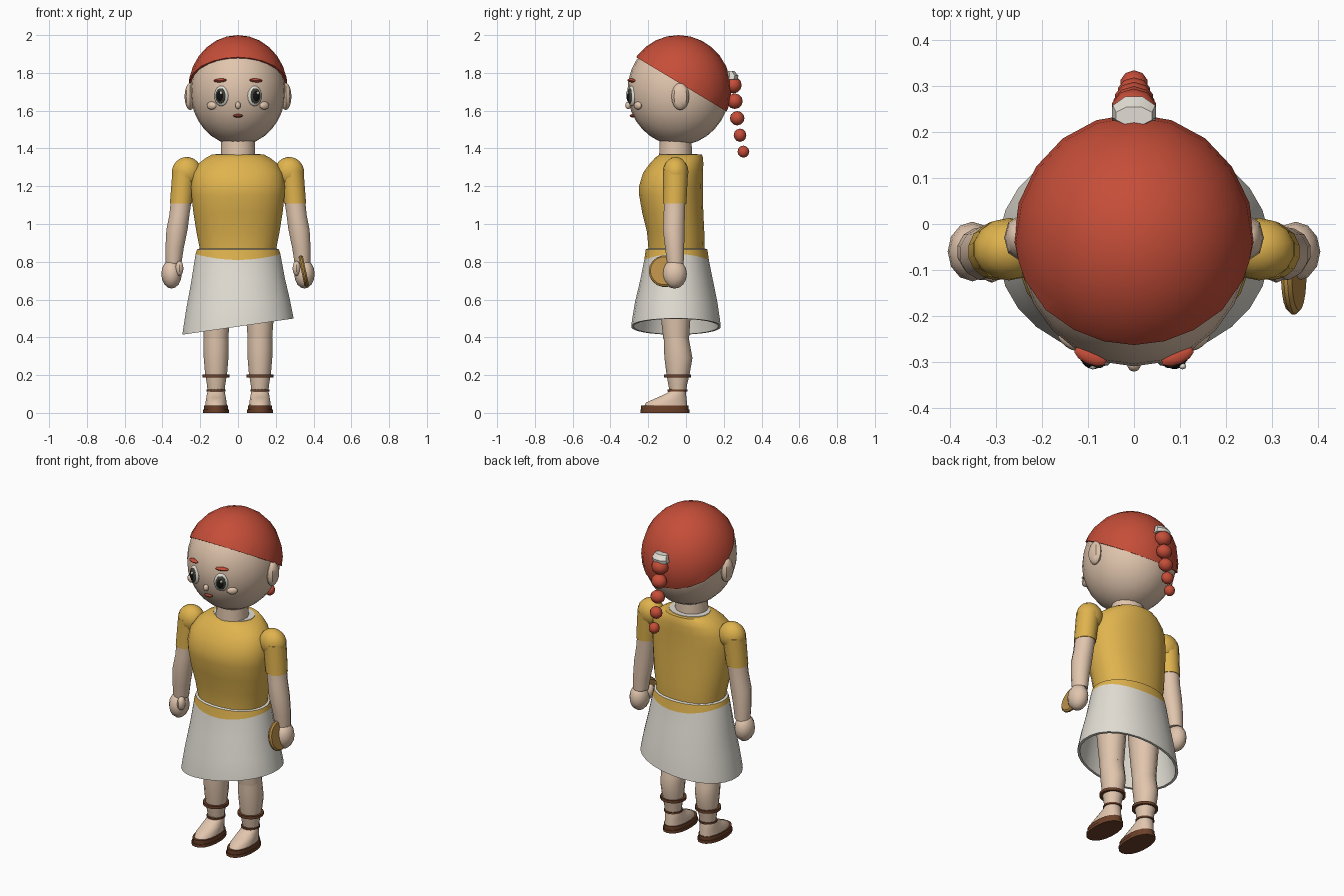
import bpy, bmesh, math
from mathutils import Matrix, Vector, Euler

if "Cube" in bpy.data.objects:
    bpy.data.objects.remove(bpy.data.objects["Cube"])


def material(name, rgb):
    m = bpy.data.materials.new(name)
    m.diffuse_color = (*rgb, 1)
    m.use_nodes = True
    m.node_tree.nodes["Principled BSDF"].inputs["Base Color"].default_value = m.diffuse_color
    return m


SKIN = material("skin", (0.75, 0.56, 0.42))
RED = material("red_hair", (0.56, 0.075, 0.04))
YELLOW = material("yellow_cloth", (0.74, 0.45, 0.075))
WHITE = material("off_white", (0.76, 0.73, 0.66))
BROWN = material("brown_leather", (0.15, 0.052, 0.022))
GOLD = material("bread_gold", (0.50, 0.28, 0.065))
IRIS = material("dark_iris", (0.05, 0.05, 0.038))
PUPIL = material("black", (0.006, 0.006, 0.006))
LIP = material("lip", (0.28, 0.05, 0.03))


def finish(bm, name, *mats):
    bmesh.ops.recalc_face_normals(bm, faces=bm.faces[:])
    me = bpy.data.meshes.new(name)
    bm.to_mesh(me)
    bm.free()
    for m in mats:
        me.materials.append(m)
    ob = bpy.data.objects.new(name, me)
    bpy.context.collection.objects.link(ob)
    return ob


def ball(name, loc, radii, mat, rot=(0, 0, 0), seg=16, rings=10, cut=None):
    """Ellipsoid, optionally cut by a plane (point, normal), keeping the normal side."""
    bm = bmesh.new()
    bmesh.ops.create_uvsphere(bm, u_segments=seg, v_segments=rings, radius=1)
    mx = Matrix.Translation(loc) @ Euler(rot).to_matrix().to_4x4() @ Matrix.Diagonal((*radii, 1))
    bm.transform(mx)
    if cut:
        res = bmesh.ops.bisect_plane(bm, geom=bm.verts[:] + bm.edges[:] + bm.faces[:],
                                     plane_co=cut[0], plane_no=cut[1], clear_inner=True)
        edges = [e for e in res["geom_cut"] if isinstance(e, bmesh.types.BMEdge)]
        bmesh.ops.contextual_create(bm, geom=edges)
    return finish(bm, name, mat)


def loft(name, rings, mats, seg=16, power=2.0, closed=False, zshift=None, rule=None):
    """Stack of oval rings (z, cx, cy, rx, ry); rule(row) gives the material index."""
    bm = bmesh.new()
    rows = []
    for z, cx, cy, rx, ry in rings:
        row = []
        for i in range(seg):
            a = 2 * math.pi * (i + 0.5) / seg
            c, s = math.cos(a), math.sin(a)
            x = cx + rx * math.copysign(abs(c) ** (2 / power), c)
            y = cy + ry * math.copysign(abs(s) ** (2 / power), s)
            row.append(bm.verts.new((x, y, z + (zshift(x, z) if zshift else 0))))
        rows.append(row)
    n = len(rows)
    for r in range(n if closed else n - 1):
        a, b = rows[r], rows[(r + 1) % n]
        for i in range(seg):
            j = (i + 1) % seg
            f = bm.faces.new((a[i], a[j], b[j], b[i]))
            f.material_index = rule(r) if rule else 0
    if not closed:
        bm.faces.new(rows[0])
        bm.faces.new(rows[-1])
    return finish(bm, name, *mats)


# Head, hair cap cut by a sloping hairline, neck
ball("head", (0, -0.04, 1.705), (0.252, 0.27, 0.288), SKIN, seg=24, rings=16)
ball("hair_cap", (0, -0.04, 1.71), (0.264, 0.28, 0.29), RED, seg=20, rings=14,
     cut=((0, 0, 1.725), (0, 0.6, 1)))
loft("neck", [(1.33, 0, -0.055, 0.093, 0.09), (1.47, 0, -0.055, 0.09, 0.085)], [SKIN])

# Hair tie and braid
loft("hair_tie", [(1.765, 0, 0.24, 0.052, 0.035), (1.785, 0, 0.245, 0.05, 0.035),
                  (1.81, 0, 0.235, 0.042, 0.022)], [WHITE], seg=8)
for i, (y, z, r) in enumerate([(0.25, 1.735, 0.05), (0.258, 1.65, 0.047), (0.271, 1.56, 0.043),
                               (0.286, 1.47, 0.037), (0.304, 1.383, 0.031)]):
    ball(f"braid_bead_{i + 1}", (0, y, z), (r, r * 0.9 if i < 4 else r, 0.044 - 0.003 * i),
         RED, seg=10, rings=6)

# Nose and mouth
ball("nose", (0, -0.306, 1.628), (0.015, 0.016, 0.02), SKIN, seg=10, rings=6)
ball("mouth", (0, -0.282, 1.573), (0.027, 0.016, 0.009), LIP, seg=12, rings=6)

# Face parts on both sides
for s, side in ((-1, "left"), (1, "right")):
    turn = math.radians(23) * s
    out = Vector((math.sin(turn), -math.cos(turn), 0))
    eye = Vector((0.088 * s, -0.287, 1.678))
    ball(f"eye_white_{side}", eye, (0.04, 0.018, 0.054), WHITE, (0, 0, turn))
    ball(f"iris_{side}", eye + out * 0.01, (0.03, 0.015, 0.041), IRIS, (0, 0, turn))
    ball(f"pupil_{side}", eye + out * 0.017, (0.02, 0.012, 0.029), PUPIL, (0, 0, turn))
    ball(f"eye_glint_{side}", eye + out * 0.025 + Vector((0.008, 0, 0.016)),
         (0.008, 0.007, 0.009), WHITE, seg=8, rings=6)
    ball(f"eyebrow_{side}", (0.095 * s, -0.288, 1.76), (0.038, 0.018, 0.01), RED,
         (0, 0.05 * s, turn), seg=10, rings=6)
    ball(f"cheek_{side}", (0.14 * s, -0.255, 1.627), (0.03, 0.015, 0.021), SKIN,
         (0, 0, turn * 1.6), seg=12, rings=8)
    ball(f"ear_{side}", (0.253 * s, -0.03, 1.675), (0.03, 0.047, 0.072), SKIN, seg=8, rings=8)

# Shirt with a thin collar disc
loft("shirt", [(0.82, 0, -0.05, 0.2, 0.148), (0.87, 0, -0.05, 0.204, 0.15),
               (0.96, 0, -0.055, 0.222, 0.153), (1.06, 0, -0.07, 0.238, 0.163),
               (1.15, 0, -0.079, 0.248, 0.17), (1.2, 0, -0.08, 0.25, 0.17),
               (1.27, 0, -0.069, 0.24, 0.16), (1.32, 0, -0.05, 0.21, 0.143),
               (1.35, 0, -0.037, 0.172, 0.128), (1.368, 0, -0.028, 0.138, 0.113)],
     [YELLOW], seg=24, power=2.2)
loft("collar", [(1.36, 0, -0.035, 0.122, 0.1), (1.371, 0, -0.035, 0.12, 0.098)], [WHITE], seg=20)

# Skirt: a double-walled shell with a slanted hem and a yellow waistband
outer = [(0.457, 0, -0.053, 0.296, 0.238), (0.49, 0, -0.053, 0.291, 0.234),
         (0.58, 0, -0.052, 0.275, 0.22), (0.7, 0, -0.05, 0.25, 0.194),
         (0.81, 0, -0.05, 0.226, 0.172), (0.866, 0, -0.05, 0.218, 0.164)]
inner = [(z + (0.004 if z > 0.8 else 0), x, y, rx - 0.014, ry - 0.014)
         for z, x, y, rx, ry in reversed(outer)]
loft("skirt", outer + inner, [WHITE, YELLOW], seg=28, power=2.1, closed=True,
     zshift=lambda x, z: 0.145 * x * max(0, 0.81 - z) / 0.353
     + (0.6 * x * x if 0.8 < z < 0.82 else 0),
     rule=lambda r: 1 if r == 4 else 0)

for s, side in ((-1, "left"), (1, "right")):
    # Sleeves, arms and hands
    ball(f"puff_sleeve_{side}", (0.272 * s, -0.055, 1.275), (0.08, 0.068, 0.08), YELLOW,
         (0, -0.2 * s, 0), seg=14, rings=10)
    loft(f"sleeve_{side}", [(1.108, 0.302 * s, -0.06, 0.06, 0.062),
                            (1.28, 0.285 * s, -0.055, 0.064, 0.066)], [YELLOW], seg=14)
    loft(f"arm_{side}", [(0.79, 0.341 * s, -0.056, 0.043, 0.045),
                         (0.87, 0.336 * s, -0.06, 0.05, 0.052),
                         (0.97, 0.323 * s, -0.065, 0.058, 0.059),
                         (1.05, 0.31 * s, -0.062, 0.055, 0.058),
                         (1.13, 0.3 * s, -0.06, 0.057, 0.059)], [SKIN], seg=12)
    ball(f"hand_{side}", (0.352 * s, -0.06, 0.735), (0.054, 0.065, 0.077), SKIN, seg=12, rings=8)
    ball(f"thumb_{side}", (0.31 * s, -0.1, 0.765), (0.022, 0.028, 0.04), SKIN, seg=10, rings=8)

    # Legs
    x = 0.116 * s
    loft(f"thigh_{side}", [(0.39, x, -0.052, 0.066, 0.068), (0.48, x, -0.054, 0.073, 0.076),
                           (0.62, x, -0.055, 0.083, 0.088), (0.78, x, -0.055, 0.085, 0.09)],
         [SKIN], seg=14)
    loft(f"calf_{side}", [(0.09, x, -0.042, 0.043, 0.04), (0.15, x, -0.044, 0.05, 0.05),
                          (0.21, x, -0.042, 0.06, 0.062), (0.29, x, -0.04, 0.067, 0.074),
                          (0.34, x, -0.046, 0.068, 0.071), (0.4, x, -0.052, 0.067, 0.066)],
         [SKIN], seg=14)

    # Feet in strapped sandals
    loft(f"foot_{side}", [(0.035, x, -0.108, 0.058, 0.117), (0.055, x, -0.103, 0.057, 0.11),
                          (0.08, x, -0.076, 0.053, 0.08), (0.105, x, -0.05, 0.048, 0.05),
                          (0.13, x, -0.045, 0.042, 0.04)], [SKIN], seg=16, power=2.2)
    for part, z0, z1, w in (("lower", 0, 0.017, 0.069), ("upper", 0.017, 0.04, 0.064)):
        loft(f"sandal_sole_{part}_{side}", [(z0, x, -0.112, w, w + 0.061),
                                            (z1, x, -0.112, w, w + 0.061)], [BROWN], seg=18, power=2.2)
    loft(f"calf_strap_{side}", [(0.188, x, -0.045, 0.073, 0.072), (0.204, x, -0.045, 0.073, 0.072)],
         [BROWN], seg=16)
    loft(f"ankle_strap_{side}", [(0.113, x, -0.045, 0.052, 0.053), (0.123, x, -0.045, 0.052, 0.053)],
         [BROWN], seg=16)

# Flat round loaf held in one hand
bm = bmesh.new()
bmesh.ops.create_cone(bm, cap_ends=True, segments=18, radius1=0.085, radius2=0.085, depth=0.024)
bmesh.ops.bevel(bm, geom=[e for e in bm.edges if abs(e.verts[0].co.z - e.verts[1].co.z) < 1e-5],
                offset=0.008, segments=1, affect='EDGES')
bm.transform(Matrix.Translation((0.348, -0.112, 0.75)) @ Euler((0, math.radians(78), 0)).to_matrix().to_4x4())
finish(bm, "round_loaf", GOLD)

# Smooth shading with sharp edges kept
bpy.ops.object.select_all(action='SELECT')
bpy.context.view_layer.objects.active = bpy.data.objects["head"]
bpy.ops.object.shade_smooth_by_angle(angle=math.radians(40))
